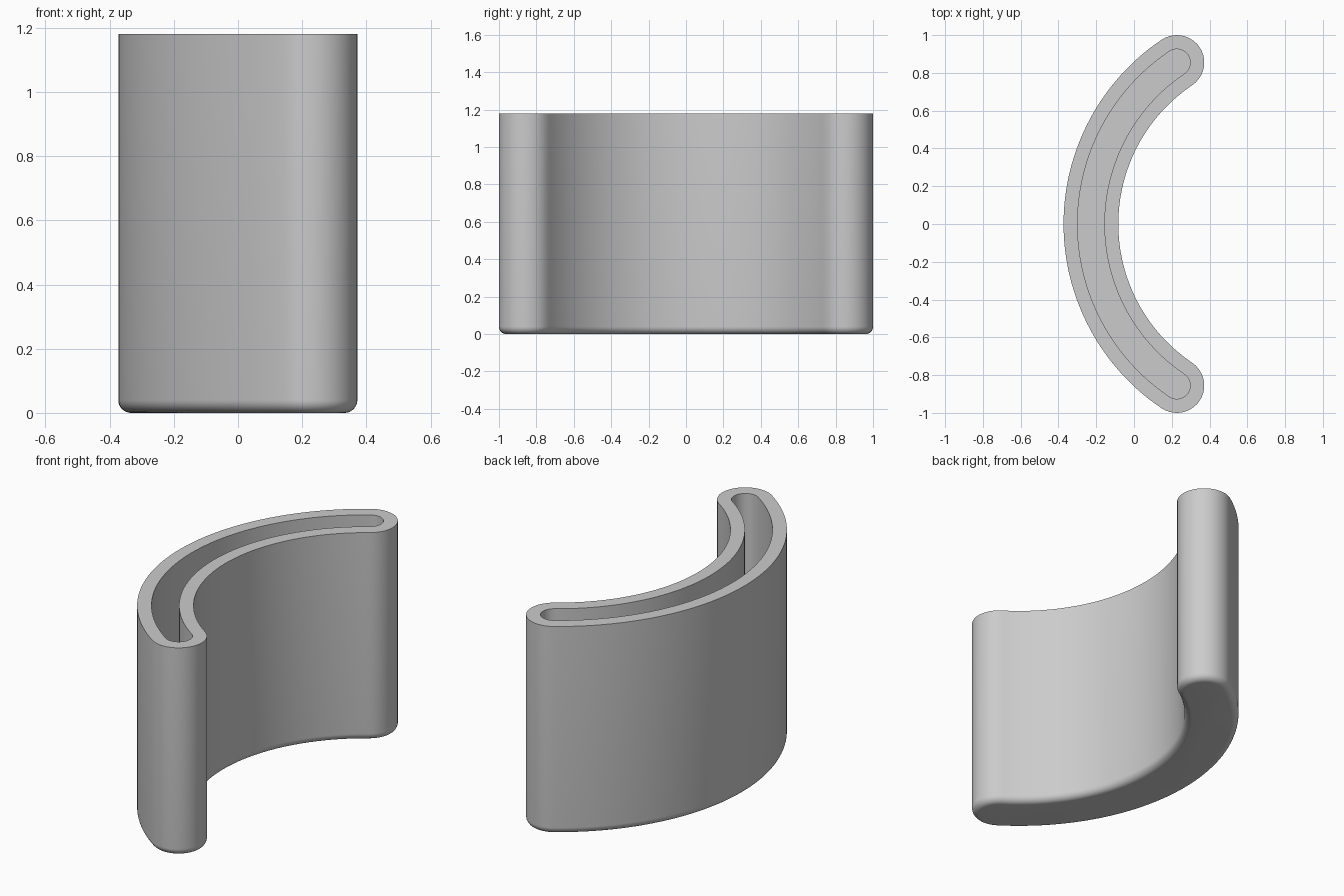
import bpy
import bmesh
from math import sin, cos, pi, atan2, radians
from mathutils import Vector

cube = bpy.data.objects.get("Cube")
if cube:
    bpy.data.objects.remove(cube, do_unlink=True)

# Main dimensions
HEIGHT = 1.18
HALF_OUTER = 0.145      # half thickness of the curved body
HALF_CAVITY = 0.071     # half width of the slot
FLOOR = 0.074
FILLET = 0.04
END = Vector((0.227, 0.855))   # centre of a rounded end
MID_X = -0.228                 # middle of the centreline

# Centreline arc through the two ends and the middle
rise = END.x - MID_X
RADIUS = (END.y ** 2 + rise ** 2) / (2 * rise)
CENTRE = Vector((MID_X + RADIUS, 0))
SPREAD = atan2(END.y, CENTRE.x - END.x)


def polar(centre, radius, angle):
    return centre + Vector((cos(angle), sin(angle))) * radius


def outline(half, arc_steps=64, cap_steps=20):
    """Closed outline at a given distance from the centreline."""
    start, stop = pi - SPREAD, pi + SPREAD
    pts = []
    for i in range(arc_steps + 1):
        pts.append(polar(CENTRE, RADIUS + half, start + (stop - start) * i / arc_steps))
    for i in range(1, cap_steps):
        pts.append(polar(Vector((END.x, -END.y)), half, stop + pi * i / cap_steps))
    for i in range(arc_steps + 1):
        pts.append(polar(CENTRE, RADIUS - half, stop + (start - stop) * i / arc_steps))
    for i in range(1, cap_steps):
        pts.append(polar(END, half, start + pi + pi * i / cap_steps))
    return pts


# Wall section: rounded foot, outer wall, rim, inner wall
section = []
for i in range(9):
    a = pi / 2 * i / 8
    section.append((HALF_OUTER - FILLET + FILLET * sin(a), FILLET - FILLET * cos(a)))
section += [(HALF_OUTER, HEIGHT), (HALF_CAVITY, HEIGHT), (HALF_CAVITY, FLOOR)]

bm = bmesh.new()
rings = [[bm.verts.new((p.x, p.y, z)) for p in outline(half)] for half, z in section]
for low, high in zip(rings, rings[1:]):
    for i in range(len(low)):
        j = (i + 1) % len(low)
        bm.faces.new((low[i], low[j], high[j], high[i]))

# Underside and slot floor
bm.faces.new(list(reversed(rings[0])))
bm.faces.new(rings[-1])
bmesh.ops.recalc_face_normals(bm, faces=bm.faces)

mesh = bpy.data.meshes.new("curved_vase")
bm.to_mesh(mesh)
bm.free()
vase = bpy.data.objects.new("curved_vase", mesh)
bpy.context.collection.objects.link(vase)

# Plain grey finish
grey = bpy.data.materials.new("light_grey")
grey.use_nodes = True
colour = (0.6, 0.6, 0.6, 1)
grey.diffuse_color = colour
grey.node_tree.nodes["Principled BSDF"].inputs["Base Color"].default_value = colour
mesh.materials.append(grey)

bpy.ops.object.select_all(action="DESELECT")
vase.select_set(True)
bpy.context.view_layer.objects.active = vase
bpy.ops.object.shade_smooth_by_angle(angle=radians(30))
